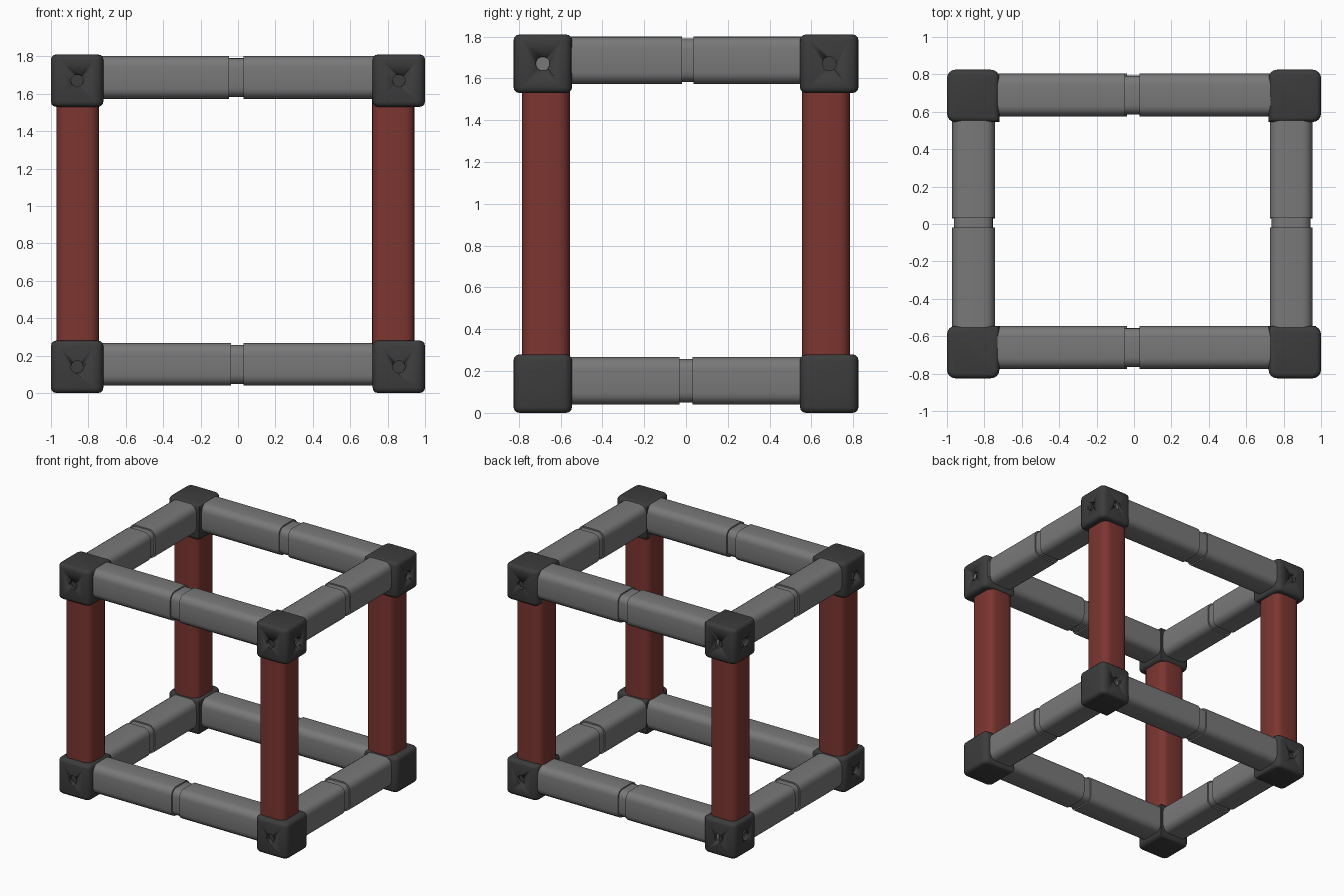
import bpy, bmesh
from math import sin, cos, pi
from mathutils import Matrix, Vector

if "Cube" in bpy.data.objects:
    bpy.data.objects.remove(bpy.data.objects["Cube"])


def material(name, rgb):
    m = bpy.data.materials.new(name)
    m.diffuse_color = (*rgb, 1)
    m.use_nodes = True
    m.node_tree.nodes["Principled BSDF"].inputs["Base Color"].default_value = m.diffuse_color
    return m


DARK = material("dark_grey", (0.045, 0.045, 0.045))
GREY = material("mid_grey", (0.19, 0.19, 0.19))
RED = material("brick_red", (0.2, 0.036, 0.03))


def rounded_square(half, radii, seg=4):
    """Outline counter-clockwise from the (+,+) corner, one radius per corner."""
    pts = []
    for i, r in enumerate(radii):
        sx, sy = ((1, 1), (-1, 1), (-1, -1), (1, -1))[i]
        if r == 0:
            pts.append((sx * half, sy * half))
            continue
        for k in range(seg + 1):
            a = (i + k / seg) * pi / 2
            pts.append((sx * (half - r) + r * cos(a), sy * (half - r) + r * sin(a)))
    return pts


def prism(name, pts, lo, hi, mat, matrix=Matrix(), cap_bevel=0):
    """Extrude an outline along z from lo to hi, then place it."""
    bm = bmesh.new()
    bottom = bm.faces.new([bm.verts.new((x, y, lo)) for x, y in pts])
    ext = bmesh.ops.extrude_face_region(bm, geom=[bottom], use_keep_orig=True)
    verts = [g for g in ext["geom"] if isinstance(g, bmesh.types.BMVert)]
    bmesh.ops.translate(bm, vec=(0, 0, hi - lo), verts=verts)
    if cap_bevel:
        rim = [e for e in bm.edges if abs(e.verts[0].co.z - e.verts[1].co.z) < 1e-6]
        bmesh.ops.bevel(bm, geom=rim, offset=cap_bevel, segments=3, profile=0.5,
                        affect='EDGES', clamp_overlap=True)
    bm.transform(matrix)
    bmesh.ops.recalc_face_normals(bm, faces=bm.faces)
    me = bpy.data.meshes.new(name)
    bm.to_mesh(me)
    bm.free()
    ob = bpy.data.objects.new(name, me)
    bpy.context.collection.objects.link(ob)
    me.materials.append(mat)
    bpy.context.view_layer.objects.active = ob
    ob.select_set(True)
    bpy.ops.object.shade_smooth_by_angle(angle=0.6)
    ob.select_set(False)
    return ob


def along(axis, x=0, y=0, z=0):
    """Matrix that turns local z onto an axis and moves to a position."""
    turn = {"x": Matrix.Rotation(pi / 2, 4, 'Y'),
            "y": Matrix.Rotation(-pi / 2, 4, 'X'),
            "z": Matrix()}[axis]
    return Matrix.Translation((x, y, z)) @ turn


TUBE = rounded_square(0.114, [0.055] * 4)
CORE = rounded_square(0.104, [0.05] * 4)
CIRCLE = [(0.033 * cos(i * pi / 12), 0.033 * sin(i * pi / 12)) for i in range(24)]


def beam(name, axis, gap, ends, **pos):
    """Two tube halves with a recessed joint between them."""
    m = along(axis, **pos)
    prism(name + "_half_a", TUBE, ends[0], gap[0], GREY, m)
    prism(name + "_half_b", TUBE, gap[1], ends[1], GREY, m)
    prism(name + "_joint", CORE, gap[0] - 0.02, gap[1] + 0.02, GREY, m)


# Corner blocks: sharp inner upright edge, shallow bolt holes on outer sides
for sx in (-1, 1):
    for sy in (-1, 1):
        radii = [0 if (cx, cy) == (-sx, -sy) else 0.045
                 for cx, cy in ((1, 1), (-1, 1), (-1, -1), (1, -1))]
        for level, zc in (("lower", 0.14), ("upper", 1.67)):
            tag = f"{level}_{'left' if sx < 0 else 'right'}_{'front' if sy < 0 else 'back'}"
            c = Vector((sx * 0.86, sy * 0.685, zc))
            block = prism("corner_" + tag, rounded_square(0.14, radii), -0.14, 0.14,
                          DARK, Matrix.Translation(c), 0.028)
            for axis, x, y in (("x", sx * 1.0, c.y), ("y", c.x, sy * 0.825)):
                cut = prism("hole_cutter", CIRCLE, -0.03, 0.03, DARK, along(axis, x, y, zc))
                cut.hide_render = True
                cut.hide_set(True)
                mod = block.modifiers.new("bolt_hole", 'BOOLEAN')
                mod.operation = 'DIFFERENCE'
                mod.solver = 'EXACT'
                mod.object = cut

# Horizontal beams, upper and lower
for level, z, gx, gy in (("lower", 0.153, (-0.037, 0.03), (-0.03, 0.03)),
                         ("upper", 1.687, (-0.048, 0.03), (-0.02, 0.035))):
    for side, y in (("front", -0.66), ("back", 0.69)):
        # The upper front beam reaches its bolt hole on the right
        end = 0.974 if (level, side) == ("upper", "front") else 0.85
        beam(f"{level}_{side}_beam", "x", gx, (-0.85, end), y=y, z=z)
    for side, x in (("left", -0.858), ("right", 0.84)):
        beam(f"{level}_{side}_beam", "y", gy, (-0.68, 0.68), x=x, z=z)

# Red posts
for side, x in (("left", -0.857), ("right", 0.83)):
    for end, y in (("front", -0.67), ("back", 0.67)):
        prism(f"{side}_{end}_post", TUBE, 0.15, 1.66, RED, along("z", x, y))
